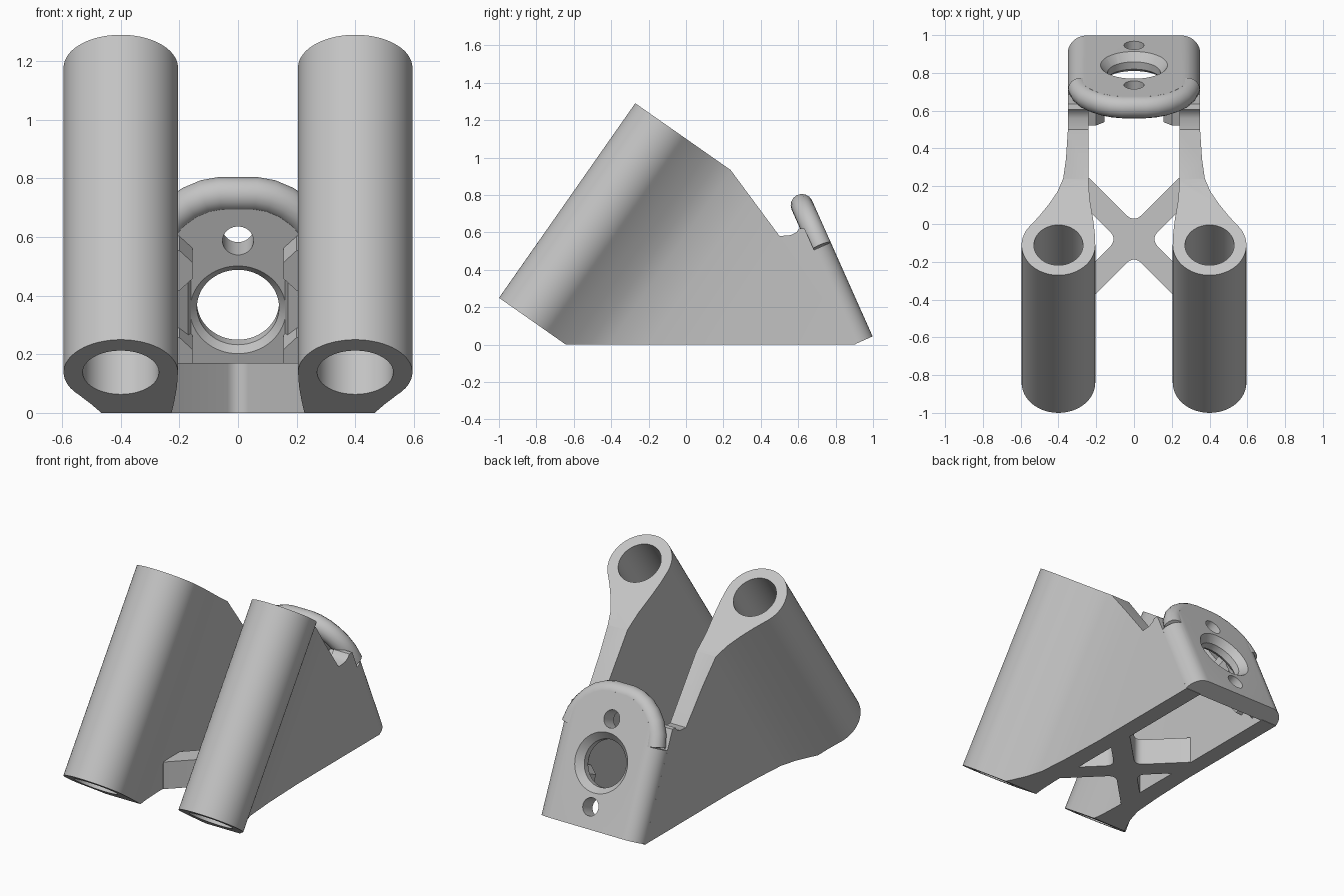
import bpy, bmesh
from math import sin, cos, pi, radians
from mathutils import Vector, Matrix

if "Cube" in bpy.data.objects:
    bpy.data.objects.remove(bpy.data.objects["Cube"], do_unlink=True)

grey = bpy.data.materials.new("light grey plastic")
grey.use_nodes = True
grey.diffuse_color = (0.55, 0.55, 0.55, 1)
grey.node_tree.nodes["Principled BSDF"].inputs["Base Color"].default_value = grey.diffuse_color

X = Vector((1, 0, 0))
Y = Vector((0, 1, 0))
Z = Vector((0, 0, 1))
# Tube frame: axis tilted backwards, "across" runs from tube to back plate
tilt = radians(35)
AXIS = Vector((0, sin(tilt), cos(tilt)))
ACROSS = Vector((0, cos(tilt), -sin(tilt)))
TUBE_BASE = Vector((0, -0.84, 0.138))
LENGTH = 1.27
# Plate frame: "rise" runs up the plate, "out" is its outward normal
lean = radians(24)
RISE = Vector((0, -sin(lean), cos(lean)))
OUT = Vector((0, cos(lean), sin(lean)))
PLATE_BASE = Vector((0, 0.9, 0))
THICK = 0.107


def finish(name, bm):
    bmesh.ops.recalc_face_normals(bm, faces=bm.faces)
    mesh = bpy.data.meshes.new(name)
    bm.to_mesh(mesh)
    bm.free()
    mesh.materials.append(grey)
    ob = bpy.data.objects.new(name, mesh)
    bpy.context.collection.objects.link(ob)
    return ob


def prism(name, points, origin, a, b, c, low, high, fillet=None):
    """Outline in the a-b plane, extruded along c from low to high."""
    bm = bmesh.new()
    face = bm.faces.new([bm.verts.new(origin + a * p + b * q + c * low) for p, q in points])
    new = bmesh.ops.extrude_face_region(bm, geom=[face])["geom"]
    bmesh.ops.translate(bm, vec=c * (high - low),
                        verts=[g for g in new if isinstance(g, bmesh.types.BMVert)])
    if fillet:
        bm.normal_update()
        edges = [e for e in bm.edges
                 if fillet[0](e) and abs((e.verts[0].co - e.verts[1].co).normalized().dot(c)) > 0.99]
        bmesh.ops.bevel(bm, geom=edges, offset=fillet[1], segments=5, profile=0.5, affect='EDGES')
    return finish(name, bm)


def rod(name, centre, axis, r1, r2, depth):
    bm = bmesh.new()
    bmesh.ops.create_cone(bm, cap_ends=True, segments=64, radius1=r1, radius2=r2, depth=depth)
    turn = Z.rotation_difference(axis).to_matrix().to_4x4()
    bm.transform(Matrix.Translation(centre) @ turn)
    return finish(name, bm)


def combine(ob, tool, operation):
    bpy.context.view_layer.objects.active = ob
    mod = ob.modifiers.new("cut", 'BOOLEAN')
    mod.operation, mod.object, mod.solver = operation, tool, 'EXACT'
    bpy.ops.object.modifier_apply(modifier=mod.name)
    bpy.data.objects.remove(tool, do_unlink=True)


def smooth(ob, angle=35):
    bpy.ops.object.select_all(action='DESELECT')
    ob.select_set(True)
    bpy.context.view_layer.objects.active = ob
    bpy.ops.object.shade_smooth_by_angle(angle=radians(angle))


# Tube faired into a side wall: cross-section, then side silhouette
arc = [(0.4 + 0.195 * cos(t), 0.195 * sin(t))
       for t in (radians(42 - i * 222 / 48) for i in range(49))]
section = ([(0.35, 1.7), (0.35, 0.84), (0.36, 0.6), (0.375, 0.43), (0.405, 0.345),
            (0.45, 0.265), (0.5, 0.19)] + arc
           + [(0.208, 0.08), (0.217, 0.17), (0.235, 0.3), (0.24, 0.4), (0.24, 1.7)])
silhouette = [(-1.2, 0), (0.908, 0), (0.634, 0.62), (0.605, 0.62), (0.59, 0.6), (0.56, 0.585),
              (0.5, 0.58), (0.238, 0.934), (-0.3, 1.4), (-1.2, 1.4)]
for side, sign in (("left", 1), ("right", -1)):
    mirror = X * sign
    wall = prism(side + "_tube_wall", section, TUBE_BASE, mirror, ACROSS, AXIS, 0, LENGTH)
    combine(wall, prism("outline", silhouette, Vector(), Y, Z, X, -1, 1), 'INTERSECT')
    middle = TUBE_BASE + mirror * 0.4 + AXIS * LENGTH / 2
    combine(wall, rod("bore", middle, AXIS, 0.13, 0.13, 2), 'DIFFERENCE')
    smooth(wall)

    # Corner web and two chamfered pads inside the wall
    prism(side + "_corner_web", [(0.25, -0.06), (0.17, -0.03), (0.155, 0.02), (0.25, 0.02)],
          PLATE_BASE, mirror, OUT, RISE, 0.08, 0.62)
    for label, rise in (("lower", 0.26), ("upper", 0.585)):
        prism(side + "_" + label + "_pad",
              [(0.25, rise - 0.08), (0.2, rise - 0.075), (0.155, rise - 0.03),
               (0.155, rise + 0.03), (0.2, rise + 0.075), (0.25, rise + 0.08)],
              PLATE_BASE, mirror, RISE, OUT, -0.12, 0.01)

# Back plate: rounded cross-section trimmed to a shouldered outline
quarter = [(0.25 + 0.1 * cos(t), 0.007 + 0.1 * sin(t)) for t in (i * pi / 20 for i in range(11))]
half = [(0.35, 0)] + quarter
plate = prism("back_plate", half + [(-x, n) for x, n in reversed(half)],
              PLATE_BASE, X, OUT, RISE, 0, 1)
lip = [(0.29, 0.55), (0.275, 0.62), (0.245, 0.68), (0.205, 0.727), (0.16, 0.762),
       (0.11, 0.785), (0.06, 0.795)]
edge = [(0.4, -0.1), (0.4, 0.55)] + lip
combine(plate, prism("outline", edge + [(-x, s) for x, s in reversed(edge)],
                     PLATE_BASE, X, RISE, OUT, -0.1, 0.3), 'INTERSECT')


def on_plate(s, n):
    return PLATE_BASE + RISE * s + OUT * n


# Large centre hole flared at both faces, screw hole above and below it
combine(plate, rod("hole", on_plate(0.385, 0.05), OUT, 0.14, 0.14, 0.5), 'DIFFERENCE')
combine(plate, rod("flare", on_plate(0.385, THICK - 0.02), OUT, 0.13, 0.19, 0.07), 'DIFFERENCE')
combine(plate, rod("flare", on_plate(0.385, 0.01), OUT, 0.175, 0.13, 0.04), 'DIFFERENCE')
for offset in (-0.258, 0.258):
    combine(plate, rod("screw", on_plate(0.385 + offset, 0.05), OUT, 0.053, 0.053, 0.5), 'DIFFERENCE')
smooth(plate)

# Rounded lip along the top of the plate
curve = bpy.data.curves.new("plate_lip", 'CURVE')
curve.dimensions = '3D'
curve.bevel_depth = 0.06
curve.bevel_resolution = 6
curve.use_fill_caps = True
path = lip + [(-x, s) for x, s in reversed(lip)]
spline = curve.splines.new('POLY')
spline.points.add(len(path) - 1)
for point, (x, s) in zip(spline.points, path):
    point.co = (*(on_plate(s, 0.047) + X * x), 1)
curve.materials.append(grey)
rim = bpy.data.objects.new("plate_lip", curve)
bpy.context.collection.objects.link(rim)
bpy.ops.object.select_all(action='DESELECT')
rim.select_set(True)
bpy.context.view_layer.objects.active = rim
bpy.ops.object.convert(target='MESH')
smooth(bpy.context.view_layer.objects.active)

# Cross brace between the walls, filleted where the arms meet
reach, w = 0.396, 0.062
cross = []
for k in range(4):
    c, s = round(cos(k * pi / 2)), round(sin(k * pi / 2))
    cross += [(c * p - s * q, s * p + c * q) for p, q in ((reach, -w), (reach, w), (w, w))]
centre = Vector((0, -0.08, 0))
inner = lambda e: (e.verts[0].co.xy - centre.xy).length < 0.15
brace = prism("cross_brace", cross, centre, (X + Y).normalized(), (Y - X).normalized(), Z,
              0, 0.17, fillet=(inner, 0.05))
smooth(brace)
